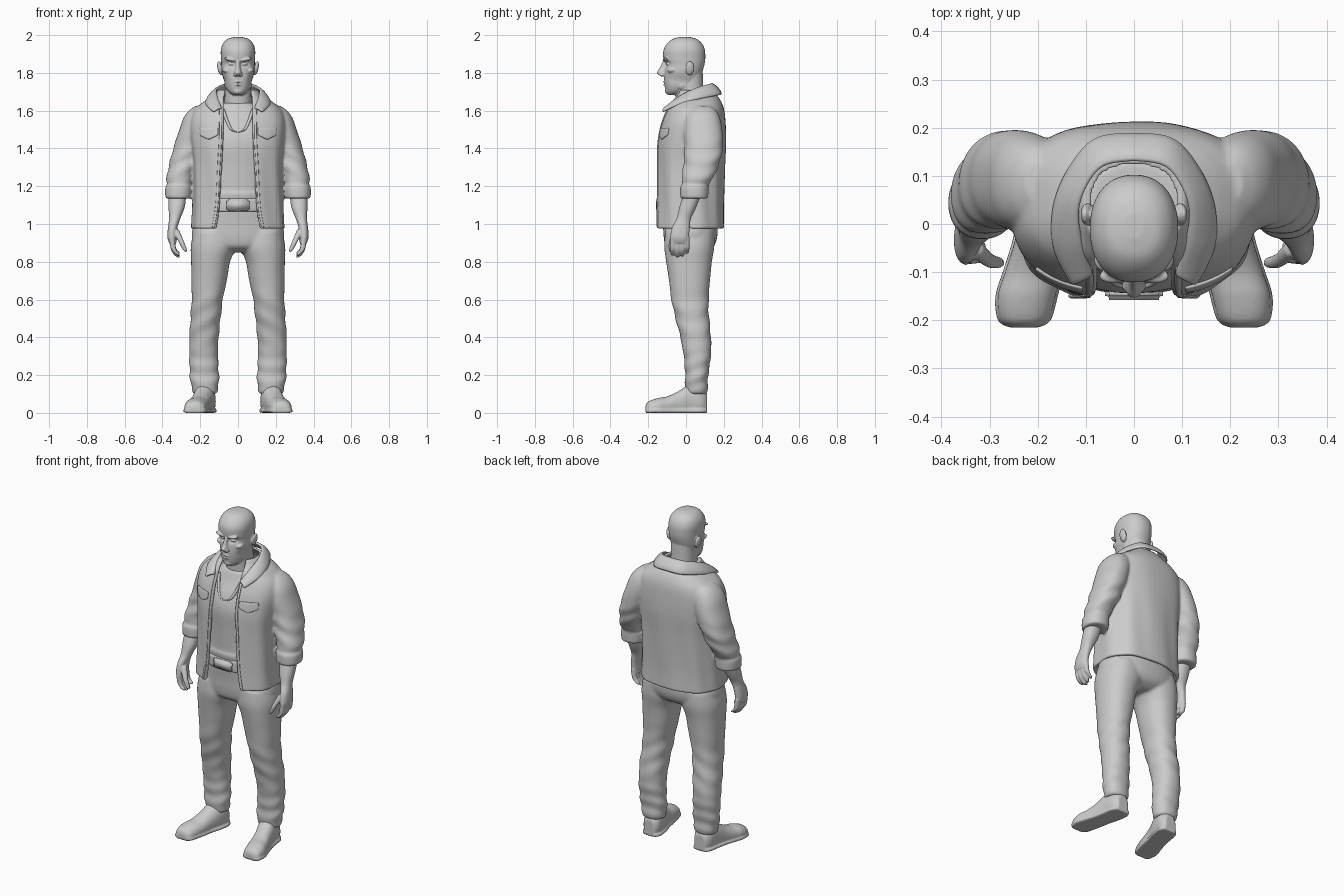
import bpy, bmesh, math
from math import sin, cos, pi, exp
from mathutils import Matrix, Vector

if "Cube" in bpy.data.objects:
    bpy.data.objects.remove(bpy.data.objects["Cube"], do_unlink=True)

grey = bpy.data.materials.new("clay_grey")
grey.use_nodes = True
tone = (0.6, 0.6, 0.6, 1)
grey.diffuse_color = tone
grey.node_tree.nodes["Principled BSDF"].inputs["Base Color"].default_value = tone


def spline(rows, steps):
    """Smooth interpolation through a list of equal-length tuples."""
    out = []
    for i in range(len(rows) - 1):
        a, b, c, d = (rows[min(max(i + k, 0), len(rows) - 1)] for k in (-1, 0, 1, 2))
        for s in range(steps):
            t = s / steps
            out.append([q + t / 2 * (r - p + t * (2 * p - 5 * q + 4 * r - e + t * (3 * (q - r) + e - p)))
                        for p, q, r, e in zip(a, b, c, d)])
    return out + [list(rows[-1])]


def power(v, p):
    return math.copysign(abs(v) ** p, v)


def skin(bm, rings, closed=True):
    """Bridge rings of points into a capped tube, or a strip if not closed."""
    vs = [[bm.verts.new(p) for p in ring] for ring in rings]
    n = len(vs[0])
    for lo, hi in zip(vs, vs[1:]):
        for i in range(n if closed else n - 1):
            j = (i + 1) % n
            bm.faces.new((lo[i], lo[j], hi[j], hi[i]))
    if closed:
        bm.faces.new(vs[0])
        bm.faces.new(vs[-1])


def loft(bm, rows, side=1, n=40, p=0.9, steps=6, along_y=False, fold=None):
    """Rows are (height, centre x, half width, front, back)."""
    rings = []
    for h, cx, rx, f, b in spline(rows, steps):
        ring = []
        for i in range(n):
            a = 2 * pi * i / n
            k = 1 + (fold(h, a) if fold else 0)
            x = side * (cx + rx * k * power(sin(a), p))
            d = (f + b) / 2 - (b - f) / 2 * k * power(cos(a), p)
            ring.append((x, h, max(d, 0)) if along_y else (x, d, h))
        rings.append(ring)
    skin(bm, rings)


def tube(bm, pts, side=1):
    """Round limb through points (x, y, z, radius)."""
    loft(bm, [(z, x, r, y - r, y + r) for x, y, z, r in pts], side, n=14, p=1, steps=4)


def blob(bm, centre, size, side=1, tilt=0):
    m = (Matrix.Translation((side * centre[0], *centre[1:])) @ Matrix.Rotation(side * tilt, 4, "Y")
         @ Matrix.Diagonal((*size, 1)))
    bmesh.ops.create_icosphere(bm, subdivisions=3, radius=1, matrix=m)


def part(name, bm, voxel=0, smooth=0, thick=0):
    """Turn a bmesh into a finished object, fusing overlaps when voxel is set."""
    bmesh.ops.recalc_face_normals(bm, faces=bm.faces)
    mesh = bpy.data.meshes.new(name)
    bm.to_mesh(mesh)
    bm.free()
    mesh.materials.append(grey)
    for f in mesh.polygons:
        f.use_smooth = True
    ob = bpy.data.objects.new(name, mesh)
    bpy.context.collection.objects.link(ob)
    if thick:
        m = ob.modifiers.new("thickness", "SOLIDIFY")
        m.thickness, m.offset = thick, 0
        m = ob.modifiers.new("rounding", "SUBSURF")
        m.levels = m.render_levels = 1
    if voxel:
        m = ob.modifiers.new("fuse", "REMESH")
        m.mode, m.voxel_size, m.use_smooth_shade = "VOXEL", voxel, True
    if smooth:
        m = ob.modifiers.new("soften", "SMOOTH")
        m.iterations = smooth
    return ob


def bump(v, centre, width):
    return exp(-((v - centre) / width) ** 2)


# Trousers: pelvis and two legs fused together, with folds at knee and ankle
def leg_fold(z, a):
    return (0.05 * bump(z, 0.2, 0.11) * sin(75 * z + 2 * cos(a))
            + 0.035 * bump(z, 0.48, 0.13) * sin(55 * z + 3 * sin(a)))


leg = [(.1, .175, .06, 0, .11), (.13, .175, .07, -.005, .115), (.2, .178, .077, -.005, .118),
       (.3, .182, .076, -.012, .132), (.4, .18, .077, -.03, .132), (.5, .172, .08, -.055, .122),
       (.6, .163, .082, -.078, .12), (.7, .153, .094, -.09, .127), (.8, .145, .103, -.105, .137),
       (.88, .13, .12, -.115, .15), (.96, .125, .11, -.11, .15)]
pelvis = [(.85, 0, .12, -.06, .1), (.88, 0, .2, -.105, .145), (.93, 0, .243, -.118, .165),
          (1, 0, .235, -.122, .165), (1.1, 0, .205, -.13, .15), (1.15, 0, .19, -.12, .14)]
bm = bmesh.new()
loft(bm, pelvis)
for s in (1, -1):
    loft(bm, leg, s, fold=leg_fold)
part("trousers", bm, 0.009, 3)

# Shoes with a slightly wider flat sole
shoe = [(-.215, .228, .025, -.01, .035), (-.2, .228, .05, -.02, .06), (-.15, .223, .06, -.02, .078),
        (-.1, .21, .058, -.02, .087), (-.04, .195, .054, -.02, .115), (.02, .18, .056, -.02, .15),
        (.08, .172, .054, -.02, .14), (.112, .17, .035, -.01, .1)]
for s, label in ((1, "left"), (-1, "right")):
    bm = bmesh.new()
    loft(bm, shoe, s, along_y=True)
    loft(bm, [(y, x, r + .005, 0, .022) for y, x, r, lo, hi in shoe], s, p=.4, along_y=True)
    part(label + "_shoe", bm, 0.006)

# Shirt and chest under the jacket
bm = bmesh.new()
loft(bm, [(1.1, 0, .195, -.132, .14), (1.16, 0, .2, -.142, .15), (1.18, 0, .2, -.135, .15),
          (1.3, 0, .2, -.138, .16), (1.42, 0, .21, -.143, .17), (1.5, 0, .2, -.125, .17),
          (1.58, 0, .16, -.085, .16), (1.64, 0, .1, -.06, .13)],
     fold=lambda z, a: .008 * sin(9 * a + 6 * z))
part("shirt", bm, 0.008, 3)
bm = bmesh.new()
for s in (1, -1):
    tube(bm, [(0, -.13, 1.485, .008), (.035, -.122, 1.5, .008), (.06, -.1, 1.55, .009),
              (.08, -.07, 1.61, .009)], s)
part("neckline", bm)

# Belt and buckle
bm = bmesh.new()
loft(bm, [(1.065, 0, .2, -.138, .15), (1.075, 0, .206, -.145, .155), (1.125, 0, .206, -.145, .155),
          (1.135, 0, .2, -.138, .15)])
part("belt", bm)
bm = bmesh.new()
bmesh.ops.create_cube(bm, size=1, matrix=Matrix.Translation((0, -.145, 1.1)) @ Matrix.Diagonal((.12, .025, .06, 1)))
bmesh.ops.bevel(bm, geom=bm.edges[:], offset=.008, segments=3, affect="EDGES")
part("buckle", bm)

# Jacket: open shell (height, half opening, half width, front, back) fused with sleeves
shell = [(.975, .12, .247, -.165, .2), (1.1, .1, .24, -.16, .198), (1.3, .09, .238, -.157, .205),
         (1.43, .082, .25, -.152, .212), (1.53, .08, .255, -.132, .21), (1.6, .08, .235, -.105, .203),
         (1.645, .08, .185, -.085, .188), (1.68, .08, .13, -.065, .165), (1.71, .075, .105, -.05, .14)]
BOX = 0.8
bm = bmesh.new()
rings = []
for z, gap, rx, f, b in spline(shell, 6):
    start = math.asin((gap / rx) ** (1 / BOX))
    arc = [start + (2 * pi - 2 * start) * i / 60 for i in range(61)]
    ring = []
    for inset, angles in ((0, arc), (.02, arc[::-1])):
        for a in angles:
            k = 1 + .018 * sin(9 * a + 4 * z) * bump(z, 1.15, .3)
            ring.append(((rx - inset) * k * power(sin(a), BOX),
                         (f + b) / 2 - ((b - f) / 2 - inset) * k * power(cos(a), BOX), z))
    rings.append(ring)
skin(bm, rings)
sleeve = [(1.135, .316, .064, -.026, .11), (1.145, .316, .069, -.031, .117), (1.195, .314, .071, -.03, .12),
          (1.21, .312, .064, -.022, .122), (1.25, .308, .071, -.02, .145), (1.33, .285, .075, -.012, .18),
          (1.42, .257, .08, -.008, .195), (1.5, .23, .08, -.015, .192), (1.56, .212, .077, -.01, .18),
          (1.6, .2, .06, .01, .16), (1.625, .19, .035, .04, .13)]
for s in (1, -1):
    loft(bm, sleeve, s, fold=lambda z, a: .045 * bump(z, 1.32, .08) * sin(60 * z + 3 * sin(a)))
part("jacket", bm, 0.007, 3)


def jacket_front(x, z):
    """Point just outside the jacket front."""
    row = min(spline(shell, 20), key=lambda r: abs(r[0] - z))
    rx, f, b = row[2:]
    d = (1 - min(abs(x) / rx, 1) ** (2 / BOX)) ** (BOX / 2)
    return (x, (f + b) / 2 - (b - f) / 2 * d - .002, z)


# Pointed chest pocket flaps and front edge bands
for s, label in ((1, "left"), (-1, "right")):
    bm = bmesh.new()
    skin(bm, [[jacket_front(s * (.105 + .1 * u / 8), 1.51 - v / 4 * (.065 - .025 * abs(u / 4 - 1)))
               for u in range(9)] for v in range(5)], closed=False)
    part(label + "_pocket_flap", bm, thick=.009)
    bm = bmesh.new()
    edge = spline(shell, 4)[:-10]
    skin(bm, [[jacket_front(s * (r[1] + w), r[0]) for w in (.004, .02)] for r in edge], closed=False)
    part(label + "_front_band", bm, thick=.009)

# Folded collar, from the nape round to both points
inner = [(0, .13, 1.745), (.07, .115, 1.74), (.112, .04, 1.715), (.105, -.04, 1.67), (.083, -.105, 1.61)]
outer = [(0, .19, 1.685), (.09, .175, 1.68), (.16, .07, 1.66), (.172, -.04, 1.63), (.13, -.13, 1.59)]
bm = bmesh.new()
strips = []
for pts, lift in ((inner, 0), ([(Vector(a) + Vector(b)) / 2 for a, b in zip(inner, outer)], .012), (outer, 0)):
    half = [(x, y, z + lift) for x, y, z in spline(pts, 5)]
    strips.append([(-x, y, z) for x, y, z in half[:0:-1]] + half)
skin(bm, strips, closed=False)
part("collar", bm, thick=.016)

# Forearms and relaxed hands
for s, label in ((1, "left"), (-1, "right")):
    bm = bmesh.new()
    loft(bm, [(.9, .345, .02, -.075, .012), (.93, .35, .024, -.083, .016), (.98, .346, .025, -.075, .02),
              (1.03, .335, .03, -.05, .027), (1.09, .325, .043, -.035, .055), (1.17, .32, .048, -.01, .085)], s, n=24)
    for i in range(4):
        y, drop = -.07 + .025 * i, (.01, 0, .005, .02)[i]
        tube(bm, [(.31, y, .822 + drop, .006), (.322, y, .832 + drop, .012), (.342, y, .865 + drop / 2, .014),
                  (.35, y, .93, .015)], s)
    tube(bm, [(.275, -.08, .852, .006), (.282, -.08, .866, .012), (.302, -.075, .91, .015),
              (.33, -.05, .97, .018)], s)
    part(label + "_hand", bm, 0.005, 2)

# Head and neck with sculpted features
skull = [(1.682, 0, .025, -.095, -.03), (1.7, 0, .05, -.106, .01), (1.73, 0, .068, -.112, .05),
         (1.77, 0, .08, -.116, .075), (1.81, 0, .087, -.114, .088), (1.845, 0, .088, -.112, .098),
         (1.875, 0, .09, -.12, .102), (1.92, 0, .091, -.119, .1), (1.955, 0, .08, -.1, .085),
         (1.98, 0, .055, -.07, .055), (1.99, 0, .02, -.03, .02)]
bm = bmesh.new()
loft(bm, skull, n=64)
for v in bm.verts:  # eye sockets and hollow cheeks
    if v.co.y < 0:
        ax, z = abs(v.co.x), v.co.z
        v.co.y += .022 * bump(ax, .036, .02) * bump(z, 1.848, .014)
        v.co.x *= 1 - .08 * bump(ax, .07, .02) * bump(z, 1.765, .025)
loft(bm, [(1.56, 0, .085, -.05, .11), (1.65, 0, .072, -.055, .1), (1.72, 0, .07, -.055, .092),
          (1.82, 0, .07, -.05, .088)])
loft(bm, [(1.783, 0, .012, -.13, -.08), (1.79, 0, .022, -.146, -.08), (1.803, 0, .02, -.154, -.08),
          (1.83, 0, .013, -.138, -.08), (1.865, 0, .011, -.122, -.08)], n=16)
blob(bm, (0, -.1, 1.752), (.027, .022, .006))
blob(bm, (0, -.1, 1.737), (.023, .021, .006))
blob(bm, (0, -.09, 1.703), (.028, .022, .018))
for s in (1, -1):
    blob(bm, (.04, -.108, 1.871), (.034, .016, .009), s, -.2)
    blob(bm, (.035, -.092, 1.847), (.016, .014, .008), s)
    blob(bm, (.062, -.072, 1.812), (.022, .027, .014), s, -.3)
    blob(bm, (.014, -.128, 1.79), (.011, .014, .009), s)
    blob(bm, (.058, -.02, 1.735), (.014, .035, .022), s)
    blob(bm, (.096, .02, 1.825), (.013, .024, .038), s, .2)
part("head", bm, 0.004, 2)

# Short hair: a cap cut along a sloping hairline
bm = bmesh.new()
loft(bm, [(z + .008 * (z > 1.9), x, r + .006, f - .005, b + .005) for z, x, r, f, b in skull[3:]],
     n=64, fold=lambda z, a: .006 * sin(16 * a))
cut = bmesh.ops.bisect_plane(bm, geom=bm.verts[:] + bm.edges[:] + bm.faces[:], plane_co=(0, -.12, 1.93),
                             plane_no=(0, .8, 1), clear_inner=True)["geom_cut"]
bmesh.ops.holes_fill(bm, edges=[e for e in cut if isinstance(e, bmesh.types.BMEdge)])
part("hair", bm, 0.005, 1)
